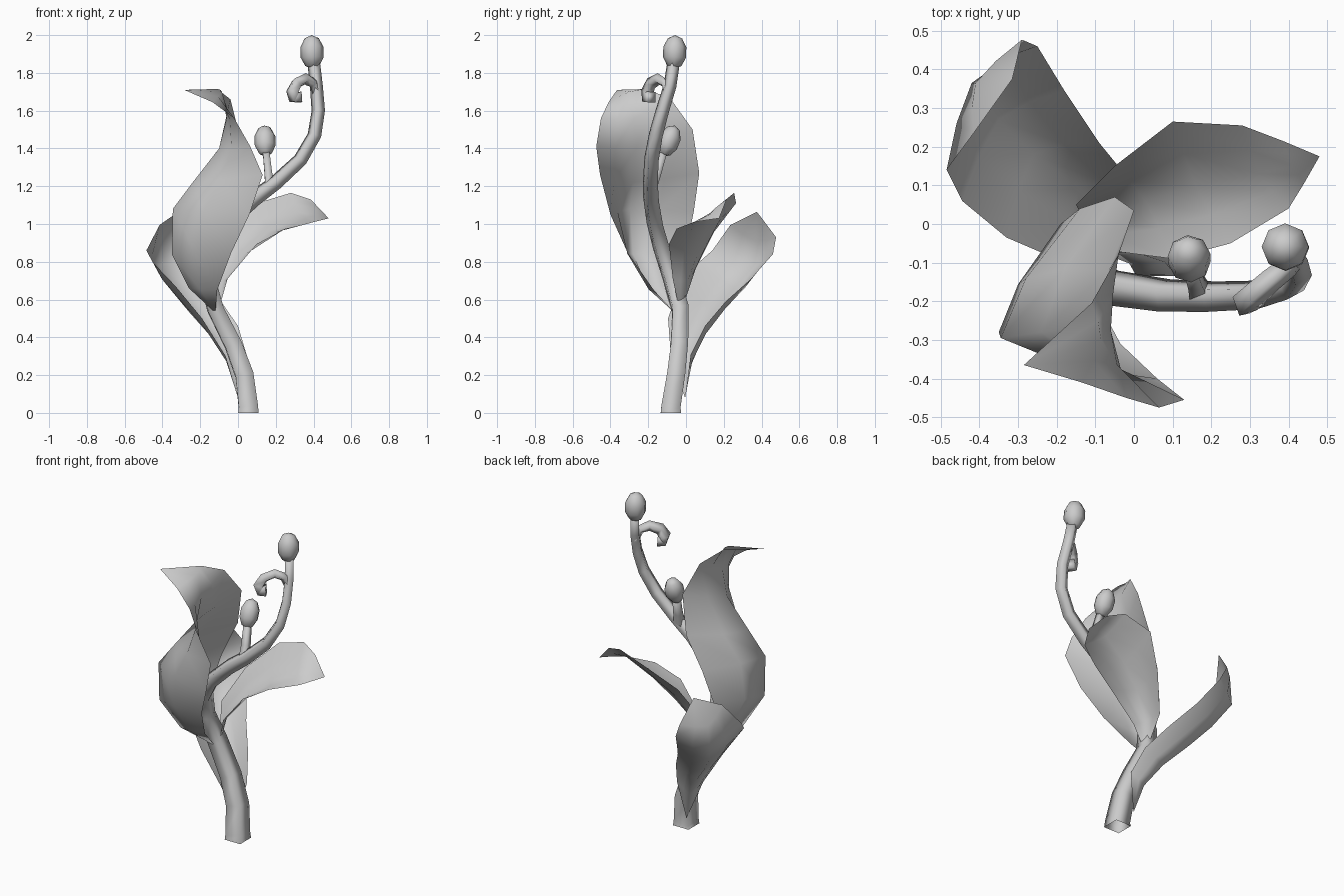
import bpy
import bmesh
from mathutils import Vector

cube = bpy.data.objects.get("Cube")
if cube:
    bpy.data.objects.remove(cube, do_unlink=True)

GREY = (0.6, 0.6, 0.6, 1.0)
grey = bpy.data.materials.new("plain grey")
grey.use_nodes = True
grey.diffuse_color = GREY
for node in grey.node_tree.nodes:
    if node.type == "BSDF_PRINCIPLED":
        node.inputs["Base Color"].default_value = GREY


def add_mesh(name, bm):
    """Turn a bmesh into a smooth shaded object."""
    mesh = bpy.data.meshes.new(name)
    for face in bm.faces:
        face.smooth = True
    bm.to_mesh(mesh)
    bm.free()
    mesh.materials.append(grey)
    obj = bpy.data.objects.new(name, mesh)
    bpy.context.collection.objects.link(obj)
    return obj


def across(a, mid, b, t):
    """Point on a gentle bend from a through mid to b."""
    a, mid, b = Vector(a), Vector(mid), Vector(b)
    curved = a * (1 - t) * (1 - 2 * t) + mid * 4 * t * (1 - t) + b * t * (2 * t - 1)
    straight = a.lerp(mid, 2 * t) if t < 0.5 else mid.lerp(b, 2 * t - 1)
    return curved.lerp(straight, 0.5)


def add_leaf(name, edge_a, midrib, edge_b, columns=4):
    """Loft a cupped blade between two edges and a midrib."""
    bm = bmesh.new()
    rows = []
    for a, m, b in zip(edge_a, midrib, edge_b):
        rows.append([bm.verts.new(across(a, m, b, i / columns))
                     for i in range(columns + 1)])
    for low, high in zip(rows, rows[1:]):
        for i in range(columns):
            bm.faces.new((low[i], low[i + 1], high[i + 1], high[i]))
    # Close the pointed ends
    bmesh.ops.remove_doubles(bm, verts=bm.verts[:], dist=0.001)
    return add_mesh(name, bm)


def add_tube(name, path, start, end):
    """Sweep a tapering square tube along a path."""
    bm = bmesh.new()
    points = [Vector(p) for p in path]
    last = len(points) - 1
    side = Vector((1, 0, 0))
    rings = []
    for i, point in enumerate(points):
        along = (points[min(i + 1, last)] - points[max(i - 1, 0)]).normalized()
        side = (side - along * side.dot(along)).normalized()
        up = along.cross(side)
        half = end + (start - end) * (1 - i / last) ** 1.5
        rings.append([bm.verts.new(point + (side * a + up * b) * half)
                      for a, b in ((-1, -1), (1, -1), (1, 1), (-1, 1))])
    for low, high in zip(rings, rings[1:]):
        for i in range(4):
            j = (i + 1) % 4
            bm.faces.new((low[i], low[j], high[j], high[i]))
    bm.faces.new(rings[-1])
    return add_mesh(name, bm)


def add_bud(name, centre, axis, radius, half_length):
    """Faceted bud pointing along an axis."""
    bm = bmesh.new()
    bmesh.ops.create_uvsphere(bm, u_segments=8, v_segments=5, radius=1)
    for v in bm.verts:
        v.co = Vector((v.co.x * radius, v.co.y * radius, v.co.z * half_length))
    obj = add_mesh(name, bm)
    obj.location = centre
    obj.rotation_mode = "QUATERNION"
    obj.rotation_quaternion = Vector(axis).to_track_quat("Z", "Y")
    return obj


# Main stem, side stalk and curled tendril
add_tube("stem", [
    (.055, -.08, 0), (.055, -.08, .03), (.034, -.053, .2), (-.025, -.035, .36),
    (-.12, -.03, .55), (-.165, -.08, .72), (-.14, -.13, .87), (-.06, -.165, 1.0),
    (.08, -.185, 1.13), (.2, -.188, 1.22), (.33, -.183, 1.34), (.405, -.16, 1.47),
    (.425, -.125, 1.6), (.415, -.085, 1.73), (.4, -.065, 1.86)], .054, .024)
add_tube("side_stalk", [
    (.17, -.18, 1.19), (.16, -.15, 1.27), (.148, -.115, 1.39)], .025, .017)
add_tube("tendril", [
    (.418, -.09, 1.68), (.4, -.11, 1.745), (.355, -.145, 1.768),
    (.31, -.185, 1.745), (.288, -.205, 1.70), (.298, -.2, 1.67),
    (.325, -.185, 1.672)], .017, .028)

# Buds
add_bud("top_bud", (.392, -.06, 1.91), (-.03, .03, 1), .064, .09)
add_bud("side_bud", (.143, -.09, 1.44), (-.03, .4, 1), .058, .087)

# Tall front leaf with its tip turned outward
base, tip = (-.12, -.06, .53), (-.285, -.365, 1.71)
add_leaf(
    "front_leaf",
    [base, (-.11, -.17, .65), (-.035, -.31, .85), (.06, -.4, 1.05), (.13, -.455, 1.26),
     (.065, -.475, 1.41), (-.02, -.45, 1.56), (-.135, -.41, 1.645), tip],
    [base, (-.26, -.2, .66), (-.35, -.28, .84), (-.345, -.295, 1.08), (-.24, -.28, 1.22),
     (-.1, -.265, 1.4), (-.06, -.275, 1.56), (-.085, -.3, 1.7), tip],
    [base, (-.16, -.02, .68), (-.19, 0, .86), (-.14, .04, 1.06), (-.05, .07, 1.27),
     (0, .035, 1.5), (-.04, -.08, 1.66), (-.11, -.205, 1.715), tip])

# Low leaf reaching out to the left
base, tip = (-.11, -.03, .52), (.48, .175, 1.03)
add_leaf(
    "left_leaf",
    [base, (-.15, .05, .76), (-.05, .15, .96), (.1, .265, 1.11), (.28, .255, 1.165),
     (.385, .215, 1.13), tip],
    [base, (-.08, .01, .7), (.03, .06, .84), (.16, .1, .96), (.32, .13, 1.06),
     (.41, .15, 1.08), tip],
    [base, (-.055, -.07, .71), (.1, -.09, .895), (.25, -.05, .975), (.4, .04, 1.01),
     (.44, .105, 1.02), tip])

# Back leaf wrapping the stem, its bowl shaped end curling back in
base, tip = (0, -.005, .08), (-.315, .375, 1.065)
add_leaf(
    "back_leaf",
    [base, (.045, .025, .31), (0, .1, .46), (-.09, .21, .59), (-.18, .345, .71),
     (-.25, .46, .84), (-.29, .477, .93), tip],
    [base, (-.05, .03, .26), (-.14, .09, .4), (-.26, .18, .535), (-.35, .27, .65),
     (-.42, .365, .78), (-.41, .365, .91), tip],
    [base, (-.065, -.08, .3), (-.19, -.095, .5), (-.33, -.035, .67), (-.445, .06, .79),
     (-.485, .14, .86), (-.415, .235, .995), tip])
